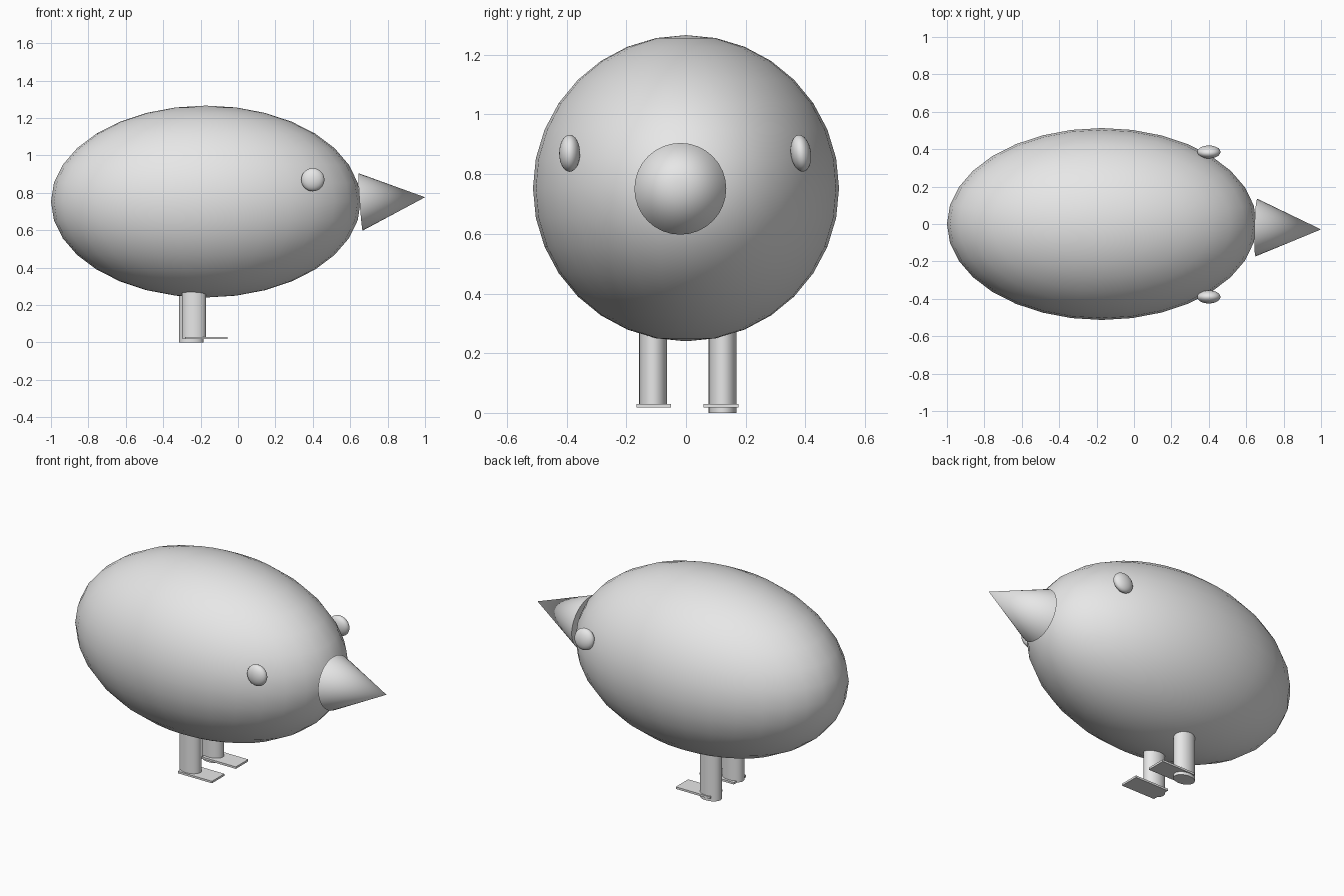
import bpy, math
from mathutils import Vector

cube = bpy.data.objects.get("Cube")
if cube:
    bpy.data.objects.remove(cube, do_unlink=True)

grey = bpy.data.materials.new("plain_grey")
grey.use_nodes = True
colour = (0.8, 0.8, 0.8, 1)
grey.diffuse_color = colour
grey.node_tree.nodes["Principled BSDF"].inputs["Base Color"].default_value = colour


def finish(name, scale=(1, 1, 1), smooth=True):
    """Name, scale, colour and shade the primitive just added."""
    ob = bpy.context.object
    ob.name = name
    ob.scale = scale
    bpy.ops.object.transform_apply(location=False, rotation=False, scale=True)
    ob.data.materials.append(grey)
    if smooth:
        bpy.ops.object.shade_smooth_by_angle(angle=math.radians(40))
    return ob


def ellipsoid(name, centre, radii, tilt=0):
    bpy.ops.mesh.primitive_uv_sphere_add(
        segments=32, ring_count=16, radius=1, location=centre,
        rotation=(math.radians(tilt), 0, 0))
    return finish(name, radii)


def leg(name, x, y, bottom, top=0.4):
    bpy.ops.mesh.primitive_cylinder_add(
        vertices=32, radius=1, depth=top - bottom,
        location=(x, y, (top + bottom) / 2))
    return finish(name, (0.065, 0.047, 1))


def foot(name, y):
    bpy.ops.mesh.primitive_cube_add(size=1, location=(-0.168, y, 0.024))
    return finish(name, (0.225, 0.117, 0.012), smooth=False)


# Egg-shaped body
ellipsoid("body", (-0.172, 0, 0.753), (0.828, 0.513, 0.513))

# Eyes
ellipsoid("right_eye", (0.4, -0.39, 0.87), (0.062, 0.035, 0.062))
ellipsoid("left_eye", (0.4, 0.385, 0.87), (0.062, 0.034, 0.062), tilt=8)

# Beak, tipped slightly up and to the right
base, tip = Vector((0.655, -0.019, 0.751)), Vector((1, -0.029, 0.776))
axis = tip - base
bpy.ops.mesh.primitive_cone_add(
    vertices=32, radius1=0.154, radius2=0, depth=axis.length,
    location=(base + tip) / 2,
    rotation=axis.to_track_quat("Z", "Y").to_euler())
finish("beak")

# Legs and flat feet
leg("right_leg", -0.235, -0.11, 0.02)
leg("left_leg", -0.25, 0.123, 0)
foot("right_foot", -0.108)
foot("left_foot", 0.117)
